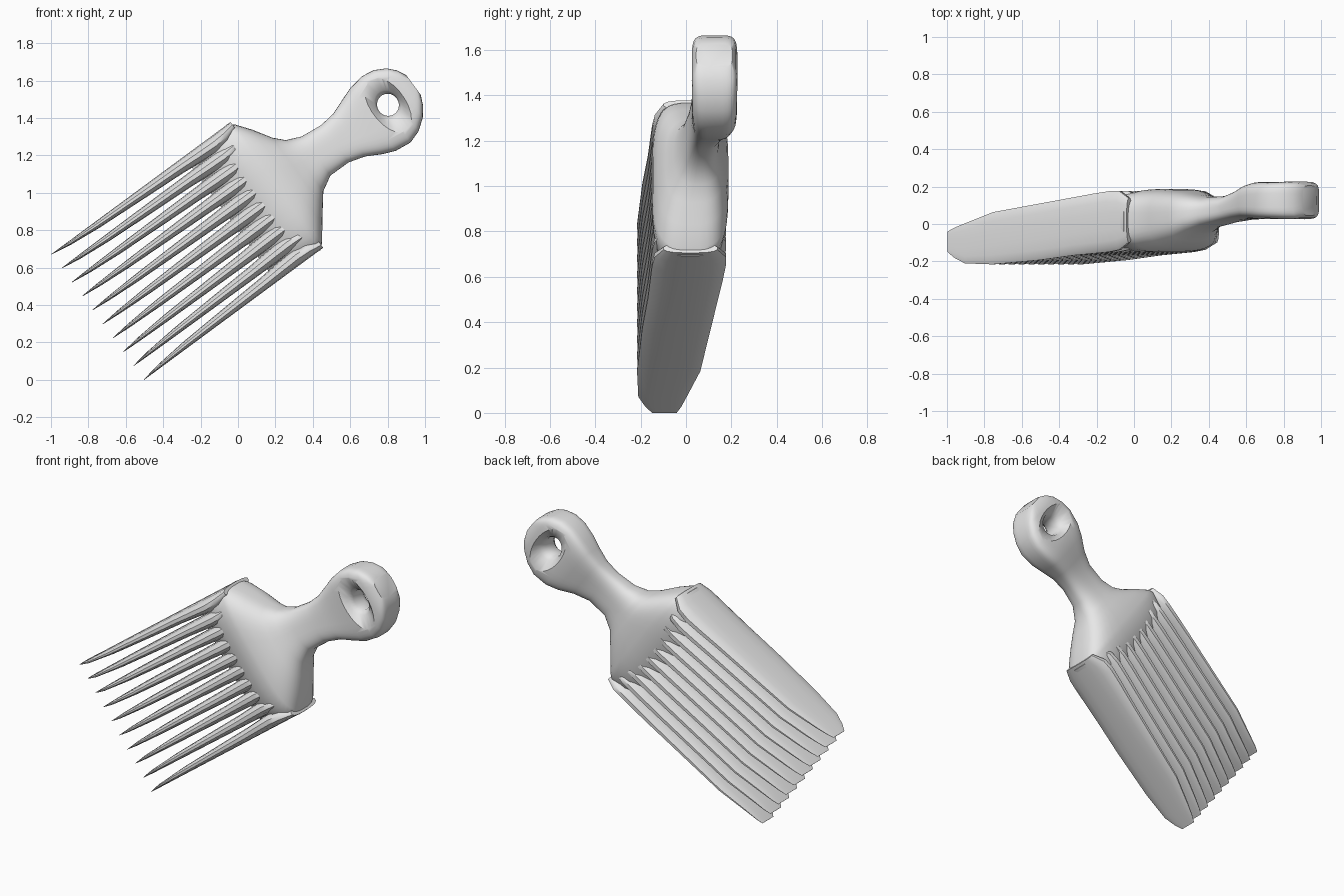
import bpy, bmesh, math
from mathutils import Vector

cube = bpy.data.objects.get("Cube")
if cube:
    bpy.data.objects.remove(cube, do_unlink=True)

# Single plain grey finish
grey = bpy.data.materials.new("plain_grey")
grey.use_nodes = True
grey.diffuse_color = (0.8, 0.8, 0.8, 1)
grey.node_tree.nodes["Principled BSDF"].inputs["Base Color"].default_value = (0.8, 0.8, 0.8, 1)

# Comb frame: u runs from tooth tips to handle, v across the teeth, y is depth
TILT = math.radians(36.4)
C, S = math.cos(TILT), math.sin(TILT)


def place(u, v, y):
    return Vector((-0.75 + u * C - v * S, y, 0.336 + u * S + v * C))


def oval(rx, ry, power, count):
    """Points of a superellipse; higher power is boxier."""
    pts = []
    for i in range(count):
        a = 2 * math.pi * (i + 0.5) / count
        c, s = math.cos(a), math.sin(a)
        pts.append((rx * math.copysign(abs(c) ** (2 / power), c),
                    ry * math.copysign(abs(s) ** (2 / power), s)))
    return pts


def loft(name, rings):
    """Skin a list of equal point rings and cap both ends."""
    bm = bmesh.new()
    loops = [[bm.verts.new(p) for p in ring] for ring in rings]
    for a, b in zip(loops, loops[1:]):
        for i in range(len(a)):
            j = (i + 1) % len(a)
            bm.faces.new((a[i], a[j], b[j], b[i]))
    bm.faces.new(loops[0])
    bm.faces.new(loops[-1])
    bmesh.ops.recalc_face_normals(bm, faces=bm.faces)
    mesh = bpy.data.meshes.new(name)
    bm.to_mesh(mesh)
    bm.free()
    mesh.materials.append(grey)
    obj = bpy.data.objects.new(name, mesh)
    bpy.context.collection.objects.link(obj)
    return obj


def section(u, v, half, y0, y1, power, count):
    mid = (y0 + y1) / 2
    return [place(u, v + a, mid + b) for a, b in oval(half, (y1 - y0) / 2, power, count)]


def smooth(obj, degrees):
    bpy.ops.object.select_all(action='DESELECT')
    obj.select_set(True)
    bpy.context.view_layer.objects.active = obj
    bpy.ops.object.shade_smooth_by_angle(angle=math.radians(degrees))


# Body, neck and rounded grip: u, v centre, half width, front y, back y, boxiness
stations = [
    (0.88, 0, 0.36, -0.03, 0.05, 2.5),
    (0.98, 0, 0.395, -0.10, 0.12, 3),
    (1.08, 0, 0.412, -0.150, 0.175, 3.5),
    (1.17, 0, 0.420, -0.150, 0.187, 3.5),
    (1.20, 0, 0.395, -0.145, 0.187, 3.5),
    (1.26, 0, 0.315, -0.125, 0.182, 3.2),
    (1.32, -0.01, 0.228, -0.090, 0.170, 3),
    (1.37, -0.005, 0.170, -0.055, 0.158, 2.8),
    (1.45, 0.0, 0.130, -0.020, 0.145, 2.8),
    (1.57, -0.007, 0.124, 0.008, 0.150, 3),
    (1.66, -0.015, 0.143, 0.022, 0.178, 3.5),
    (1.74, -0.022, 0.180, 0.027, 0.210, 4),
    (1.81, -0.024, 0.207, 0.026, 0.224, 4.5),
    (1.90, -0.022, 0.220, 0.024, 0.228, 5),
    (1.97, -0.016, 0.203, 0.024, 0.228, 5),
    (2.03, -0.010, 0.165, 0.026, 0.226, 5),
    (2.07, -0.006, 0.118, 0.032, 0.220, 5),
    (2.095, -0.004, 0.065, 0.045, 0.205, 4),
]
body = loft("comb_body_and_handle", [section(*s, 40) for s in stations])

# Hanging hole, flaring into a shallow trough on both faces
flare = [(-0.02, 0.115, 0.25), (0.027, 0.092, 0.17), (0.055, 0.066, 0.085), (0.085, 0.058, 0.060),
         (0.165, 0.058, 0.060), (0.195, 0.066, 0.085), (0.225, 0.092, 0.17), (0.27, 0.115, 0.25)]
cutter = loft("hole_cutter", [[place(1.922 + a, -0.008 + b, y) for a, b in oval(ru, rv, 2, 24)]
                              for y, ru, rv in flare])
cutter.hide_render = True
cut = body.modifiers.new("hanging_hole", 'BOOLEAN')
cut.operation = 'DIFFERENCE'
cut.solver = 'EXACT'
cut.object = cutter
bpy.context.view_layer.objects.active = body
bpy.ops.object.modifier_apply(modifier=cut.name)
bpy.data.objects.remove(cutter, do_unlink=True)
smooth(body, 40)

# Ten deep, thin teeth: u, half width, front y, back y
tooth = [
    (0.00, 0.0015, -0.150, -0.040),
    (0.04, 0.005, -0.180, -0.020),
    (0.11, 0.011, -0.212, 0.005),
    (0.29, 0.020, -0.218, 0.065),
    (0.60, 0.029, -0.195, 0.112),
    (0.82, 0.035, -0.170, 0.145),
    (0.95, 0.041, -0.160, 0.165),
    (1.05, 0.045, -0.152, 0.178),
    (1.12, 0.040, -0.140, 0.178),
    (1.19, 0.025, -0.100, 0.140),
]
TEETH = 10
for k in range(TEETH):
    t = 1 - 2 * k / (TEETH - 1)
    # Roots crowd inward so that the outer flanks stay straight
    rings = [section(u, t * (0.418 - w), w, y0, y1, 2.6, 16) for u, w, y0, y1 in tooth]
    smooth(loft(f"tooth_{k + 1}", rings), 50)
